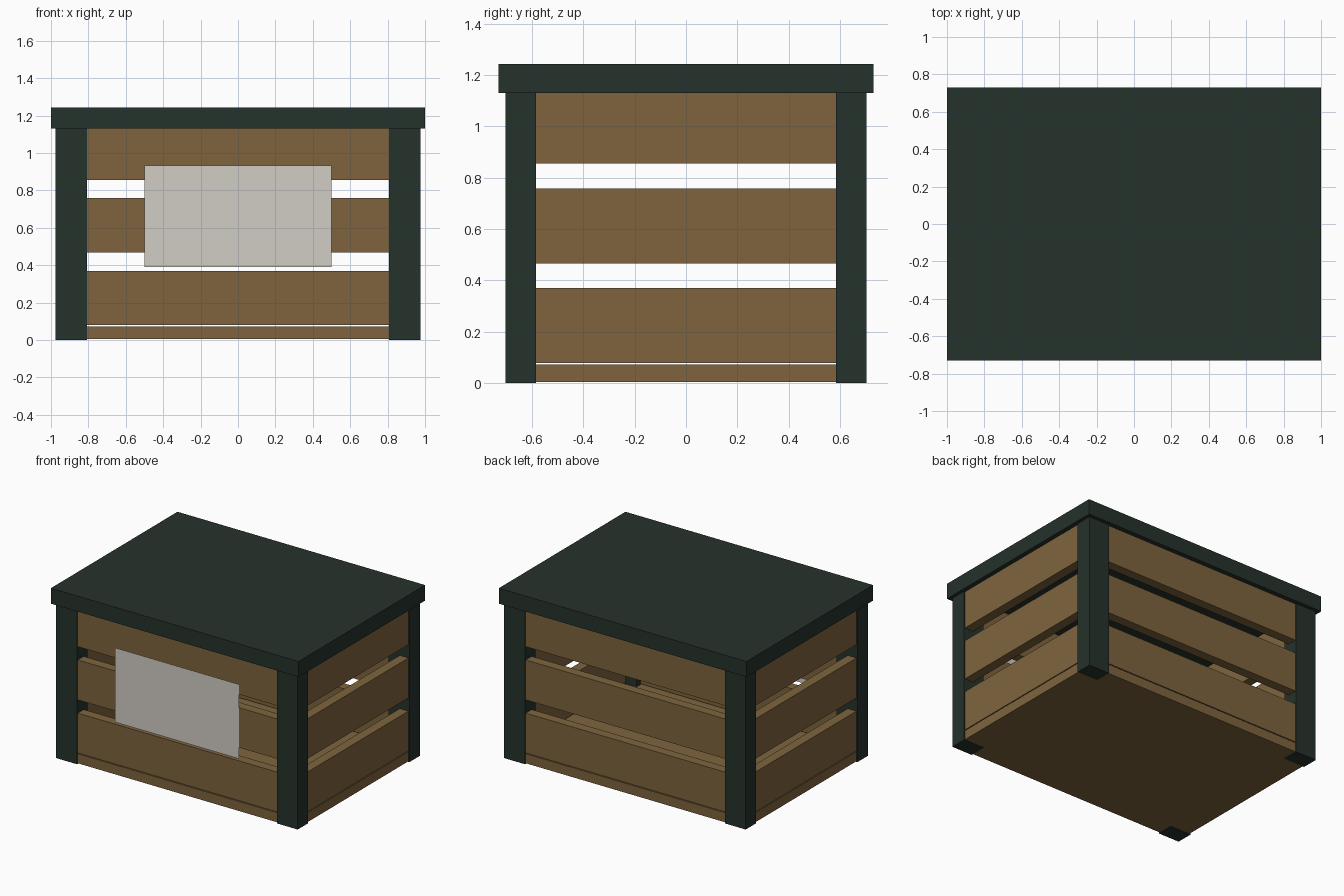
import bpy
import bmesh

if "Cube" in bpy.data.objects:
    bpy.data.objects.remove(bpy.data.objects["Cube"])


def material(name, rgb):
    m = bpy.data.materials.new(name)
    m.diffuse_color = (*rgb, 1.0)
    m.use_nodes = True
    m.node_tree.nodes["Principled BSDF"].inputs["Base Color"].default_value = m.diffuse_color
    return m


WOOD = material("wood", (0.209, 0.127, 0.048))
GREEN = material("dark_green", (0.019, 0.032, 0.025))
PALE = material("pale_grey", (0.64, 0.61, 0.565))


def add_object(name, bm, mat):
    mesh = bpy.data.meshes.new(name)
    bm.to_mesh(mesh)
    bm.free()
    mesh.materials.append(mat)
    obj = bpy.data.objects.new(name, mesh)
    bpy.context.collection.objects.link(obj)
    return obj


def box(name, lo, hi, mat):
    bm = bmesh.new()
    bmesh.ops.create_cube(bm, size=1)
    for v in bm.verts:
        v.co = [h if c > 0 else l for c, l, h in zip(v.co, lo, hi)]
    return add_object(name, bm, mat)


LID_BOTTOM, LID_TOP = 1.13, 1.243
POST_X, POST_Y = 0.975, 0.704      # outer faces of the posts
IN_X, IN_Y = 0.807, 0.584          # inner faces of the posts
SLAT_X, SLAT_Y = 0.967, 0.696      # outer faces of the slats
THICK = 0.07

# Lid and floor
box("lid", (-1, -0.73, LID_BOTTOM), (1, 0.73, LID_TOP), GREEN)
box("floor", (-SLAT_X, -SLAT_Y, 0.004), (SLAT_X, SLAT_Y, 0.073), WOOD)

# Corner posts
for sx, side in ((-1, "left"), (1, "right")):
    for sy, end in ((-1, "front"), (1, "back")):
        xs = sorted((sx * IN_X, sx * POST_X))
        ys = sorted((sy * IN_Y, sy * POST_Y))
        box(f"{end}_{side}_post", (xs[0], ys[0], 0), (xs[1], ys[1], LID_BOTTOM), GREEN)

# Three rows of slats on all four sides
for row, (z0, z1) in enumerate(((0.079, 0.37), (0.467, 0.758), (0.855, LID_BOTTOM)), 1):
    for s, fb, lr in ((-1, "front", "left"), (1, "back", "right")):
        ys = sorted((s * SLAT_Y, s * (SLAT_Y - THICK)))
        box(f"{fb}_slat_{row}", (-IN_X, ys[0], z0), (IN_X, ys[1], z1), WOOD)
        xs = sorted((s * SLAT_X, s * (SLAT_X - THICK)))
        box(f"{lr}_slat_{row}", (xs[0], -IN_Y, z0), (xs[1], IN_Y, z1), WOOD)

# Blank sign sheet on the front
bm = bmesh.new()
bm.faces.new([bm.verts.new((x, -0.705, z)) for x, z in
              ((-0.5, 0.39), (0.5, 0.39), (0.5, 0.933), (-0.5, 0.933))])
add_object("sign_sheet", bm, PALE)
